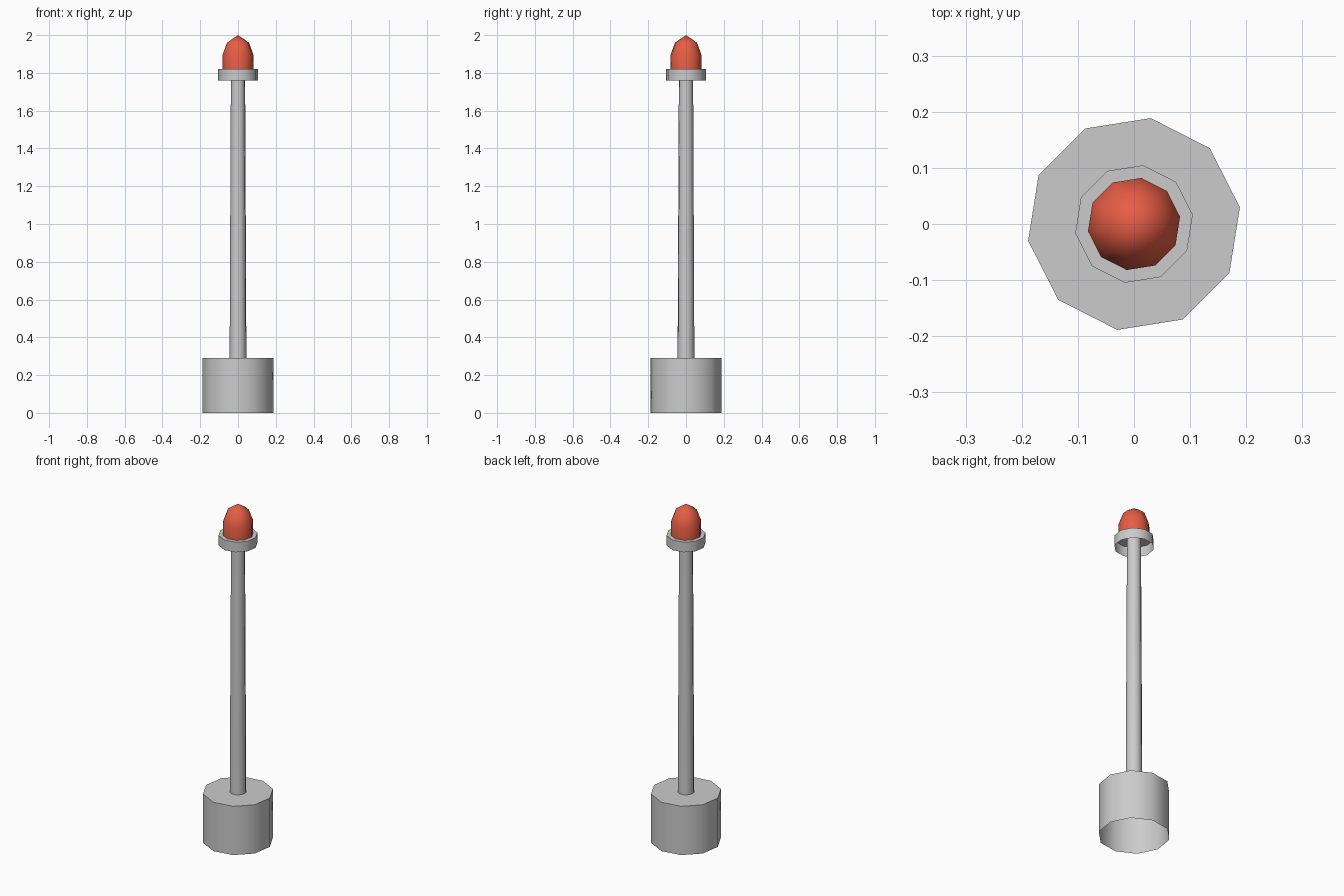
import bpy, bmesh, math

if "Cube" in bpy.data.objects:
    bpy.data.objects.remove(bpy.data.objects["Cube"])

SIDES = 10
TURN = math.radians(9)


def lathe(name, profile, color=None):
    """Revolve (radius, z) points; radius 0 closes the surface at a point."""
    bm = bmesh.new()
    rings = []
    for r, z in profile:
        if r == 0:
            rings.append([bm.verts.new((0, 0, z))])
        else:
            angles = [TURN + math.tau * i / SIDES for i in range(SIDES)]
            rings.append([bm.verts.new((r * math.cos(a), r * math.sin(a), z)) for a in angles])
    for low, high in zip(rings, rings[1:]):
        for i in range(SIDES):
            j = (i + 1) % SIDES
            if len(high) == 1:
                bm.faces.new((low[i], low[j], high[0]))
            else:
                bm.faces.new((low[i], low[j], high[j], high[i]))
    mesh = bpy.data.meshes.new(name)
    bm.to_mesh(mesh)
    bm.free()
    obj = bpy.data.objects.new(name, mesh)
    bpy.context.collection.objects.link(obj)
    if color:
        mat = bpy.data.materials.new(name)
        mat.diffuse_color = color
        mat.use_nodes = True
        mat.node_tree.nodes["Principled BSDF"].inputs["Base Color"].default_value = mat.diffuse_color
        mesh.materials.append(mat)
    bpy.ops.object.select_all(action='DESELECT')
    obj.select_set(True)
    bpy.context.view_layer.objects.active = obj
    bpy.ops.object.shade_smooth_by_angle(angle=math.radians(50))
    return obj


# Base drum, open underneath
lathe("base", [(0.191, 0), (0.191, 0.29), (0, 0.29)])

# Slightly tapered pole, reaching the underside of the collar's top
lathe("pole", [(0.045, 0.29), (0.038, 1.82)])

# Shallow collar, open underneath
lathe("collar", [(0.106, 1.76), (0.106, 1.82), (0, 1.82)])

# Red domed lamp
lathe("lamp", [(0.083, 1.82), (0.083, 1.895), (0.059, 1.96), (0, 2.0)], (0.8, 0.11, 0.06, 1))
